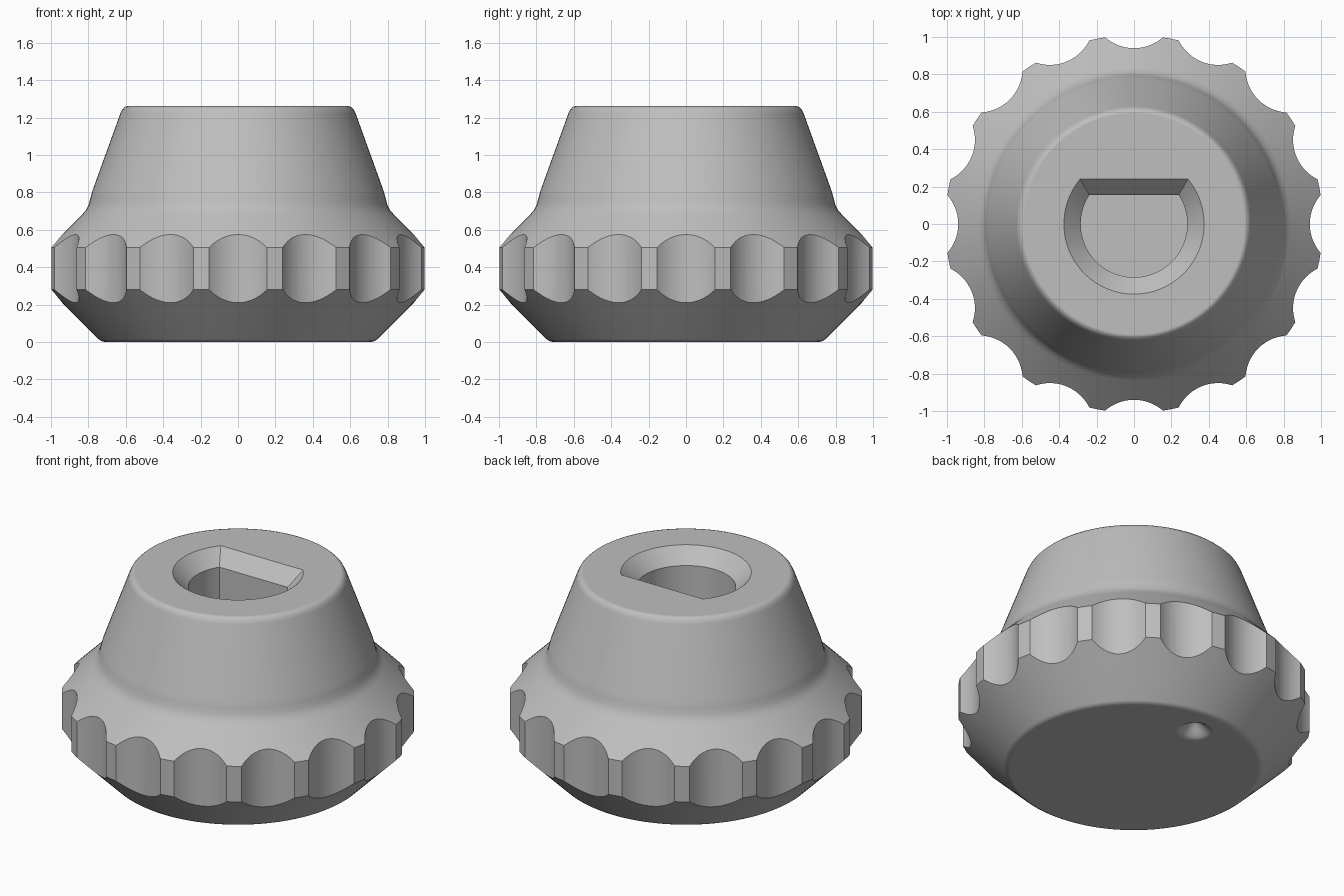
import bpy, bmesh
from math import sin, cos, pi, tau, asin, radians

old = bpy.data.objects.get("Cube")
if old:
    bpy.data.objects.remove(old, do_unlink=True)

grey = bpy.data.materials.new("plain grey")
grey.use_nodes = True
colour = (0.52, 0.52, 0.52, 1)
grey.diffuse_color = colour
grey.node_tree.nodes["Principled BSDF"].inputs["Base Color"].default_value = colour


def loft(bm, rings):
    """Join equal rings of points into a closed solid with capped ends."""
    loops = [[bm.verts.new(p) for p in ring] for ring in rings]
    n = len(loops[0])
    for low, high in zip(loops, loops[1:]):
        for i in range(n):
            j = (i + 1) % n
            bm.faces.new((low[i], low[j], high[j], high[i]))
    bm.faces.new(loops[0][::-1])
    bm.faces.new(loops[-1])


def circle(r, z, x=0, y=0, n=48):
    return [(x + r * cos(tau * i / n), y + r * sin(tau * i / n), z) for i in range(n)]


def make(name, *solids):
    bm = bmesh.new()
    for rings in solids:
        loft(bm, rings)
    bmesh.ops.recalc_face_normals(bm, faces=bm.faces[:])
    mesh = bpy.data.meshes.new(name)
    bm.to_mesh(mesh)
    bm.free()
    mesh.materials.append(grey)
    obj = bpy.data.objects.new(name, mesh)
    bpy.context.collection.objects.link(obj)
    return obj


# Turned body: chamfered grip ring under a tapered hub
profile = [(0.71, 0), (0.73, 0.005), (0.745, 0.015), (1.01, 0.28), (1.01, 0.505),
           (0.835, 0.68), (0.812, 0.706), (0.798, 0.735), (0.789, 0.77), (0.778, 0.81),
           (0.628, 1.225), (0.618, 1.245), (0.605, 1.257), (0.59, 1.262)]
knob = make("knob_body", [circle(r, z, n=128) for r, z in profile])

# Finger scallops, in two alternating sets so that neighbours do not overlap
cutters = []
for start in (0, 1):
    solids = []
    for k in range(start, 16, 2):
        a = tau * k / 16
        x, y = 1.176 * cos(a), 1.176 * sin(a)
        solids.append([circle(0.236, z, x, y, 64) for z in (0.1, 0.7)])
    cutters.append(make("scallop_cutter", *solids))


# D-shaped shaft hole with a chamfered mouth
def d_ring(r, flat, z, n=48):
    a = asin(flat / r)
    span = pi + 2 * a
    return [(r * cos(pi - a + span * i / n), r * sin(pi - a + span * i / n), z)
            for i in range(n + 1)]


cutters.append(make("shaft_hole_cutter", [
    d_ring(0.285, 0.155, 0.45), d_ring(0.285, 0.155, 1.172),
    d_ring(0.375, 0.24, 1.262), d_ring(0.375, 0.24, 1.35)]))

# Softly rounded pointer dimple in the underside
dimple = [circle(0.11, -0.05, 0, 0.54)]
for i in range(9):
    t = i / 9
    dimple.append(circle(0.11 * (1 - t), 0.035 * (1 - cos(pi * t)), 0, 0.54))
dimple.append(circle(0.004, 0.07, 0, 0.54))
cutters.append(make("dimple_cutter", dimple))

# Cut everything from the body
bpy.ops.object.select_all(action='DESELECT')
bpy.context.view_layer.objects.active = knob
knob.select_set(True)
for cutter in cutters:
    cutter.hide_render = True
    mod = knob.modifiers.new("cut", 'BOOLEAN')
    mod.operation = 'DIFFERENCE'
    mod.solver = 'EXACT'
    mod.object = cutter
    bpy.ops.object.modifier_apply(modifier=mod.name)
    bpy.data.objects.remove(cutter, do_unlink=True)

# Smooth shading with crisp machined edges
bpy.ops.object.shade_smooth_by_angle(angle=radians(30))
weighted = knob.modifiers.new("flat_caps", 'WEIGHTED_NORMAL')
weighted.keep_sharp = True
